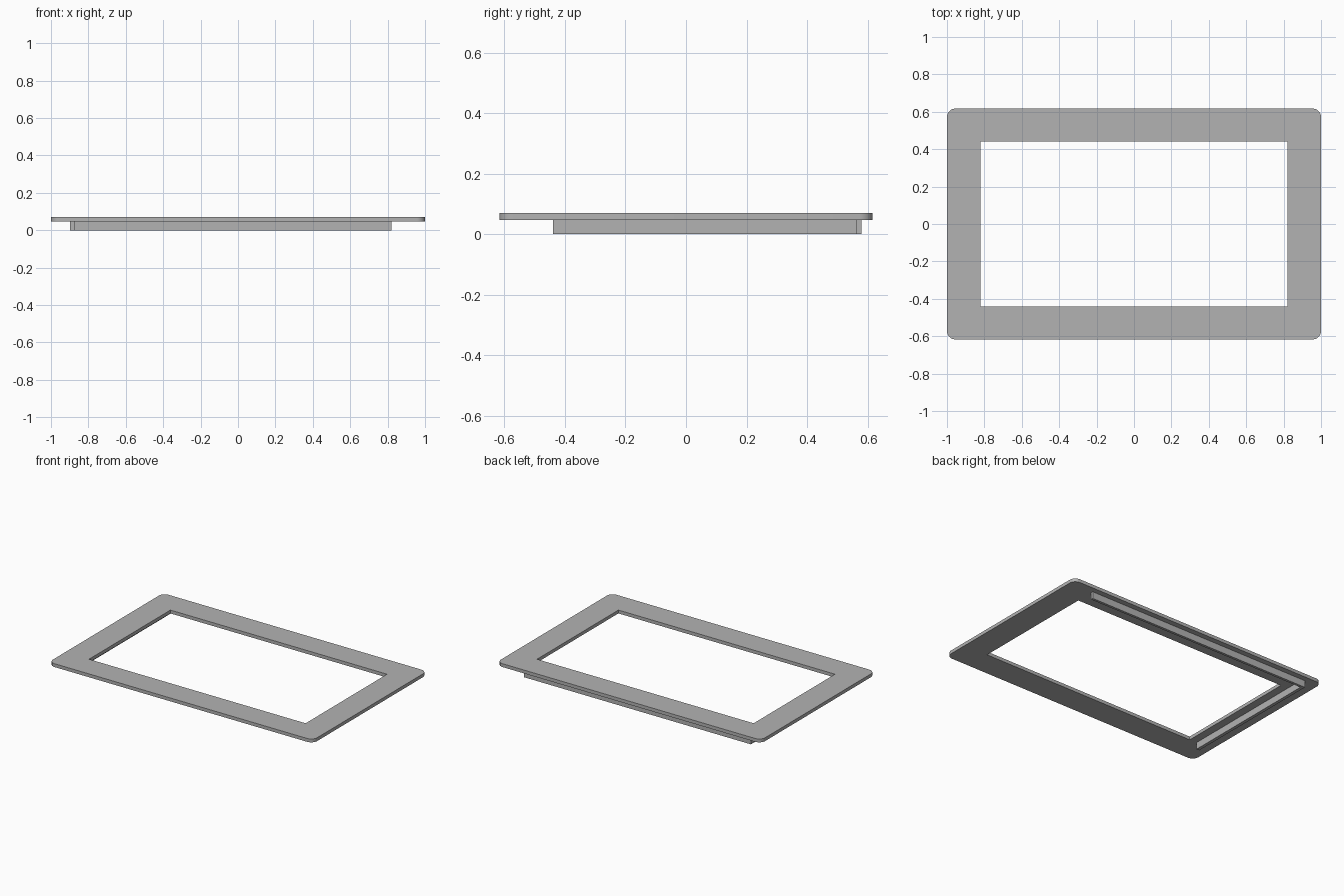
import bpy, bmesh, math

cube = bpy.data.objects.get("Cube")
if cube:
    bpy.data.objects.remove(cube, do_unlink=True)

HALF_X, HALF_Y, RADIUS = 1.0, 0.617, 0.045   # outer frame
HOLE_X, HOLE_Y = 0.82, 0.44                  # opening
RIM_Z, TOP_Z = 0.047, 0.07

grey = bpy.data.materials.new("plain grey")
grey.use_nodes = True
colour = (0.45, 0.45, 0.45, 1)
grey.diffuse_color = colour
grey.node_tree.nodes["Principled BSDF"].inputs["Base Color"].default_value = colour


def rounded_rect(hx, hy, r, steps=8):
    """Outline of a rectangle with rounded corners, anticlockwise."""
    points = []
    for quarter, (sx, sy) in enumerate([(1, 1), (-1, 1), (-1, -1), (1, -1)]):
        for i in range(steps + 1):
            a = (quarter + i / steps) * math.pi / 2
            points.append((sx * (hx - r) + r * math.cos(a),
                           sy * (hy - r) + r * math.sin(a)))
    return points


def extrude_outlines(name, outlines, z0, z1):
    """Fill the outlines (later ones are holes) and extrude them upwards."""
    bm = bmesh.new()
    edges = []
    for outline in outlines:
        verts = [bm.verts.new((x, y, z0)) for x, y in outline]
        edges += [bm.edges.new((v, verts[i - 1])) for i, v in enumerate(verts)]
    bmesh.ops.triangle_fill(bm, edges=edges, use_beauty=True, normal=(0, 0, 1))
    top = bmesh.ops.extrude_face_region(bm, geom=bm.faces[:], use_keep_orig=True)
    moved = [g for g in top["geom"] if isinstance(g, bmesh.types.BMVert)]
    bmesh.ops.translate(bm, verts=moved, vec=(0, 0, z1 - z0))
    bmesh.ops.recalc_face_normals(bm, faces=bm.faces[:])
    mesh = bpy.data.meshes.new(name)
    bm.to_mesh(mesh)
    bm.free()
    mesh.materials.append(grey)
    obj = bpy.data.objects.new(name, mesh)
    bpy.context.collection.objects.link(obj)
    bpy.ops.object.select_all(action='DESELECT')
    obj.select_set(True)
    bpy.context.view_layer.objects.active = obj
    bpy.ops.object.shade_smooth_by_angle(angle=math.radians(30))
    return obj


# Flat frame with rounded outer corners and a square-cornered opening
hole = [(HOLE_X, HOLE_Y), (-HOLE_X, HOLE_Y), (-HOLE_X, -HOLE_Y), (HOLE_X, -HOLE_Y)]
extrude_outlines("frame_plate", [rounded_rect(HALF_X, HALF_Y, RADIUS), hole], RIM_Z, TOP_Z)

# Thin L-shaped locating rib under the back and right-hand sides
rib = [(-0.897, -HOLE_Y), (-0.875, -HOLE_Y), (-0.875, 0.563),
       (HOLE_X, 0.563), (HOLE_X, 0.58), (-0.897, 0.58)]
extrude_outlines("locating_rib", [rib], 0, RIM_Z)
